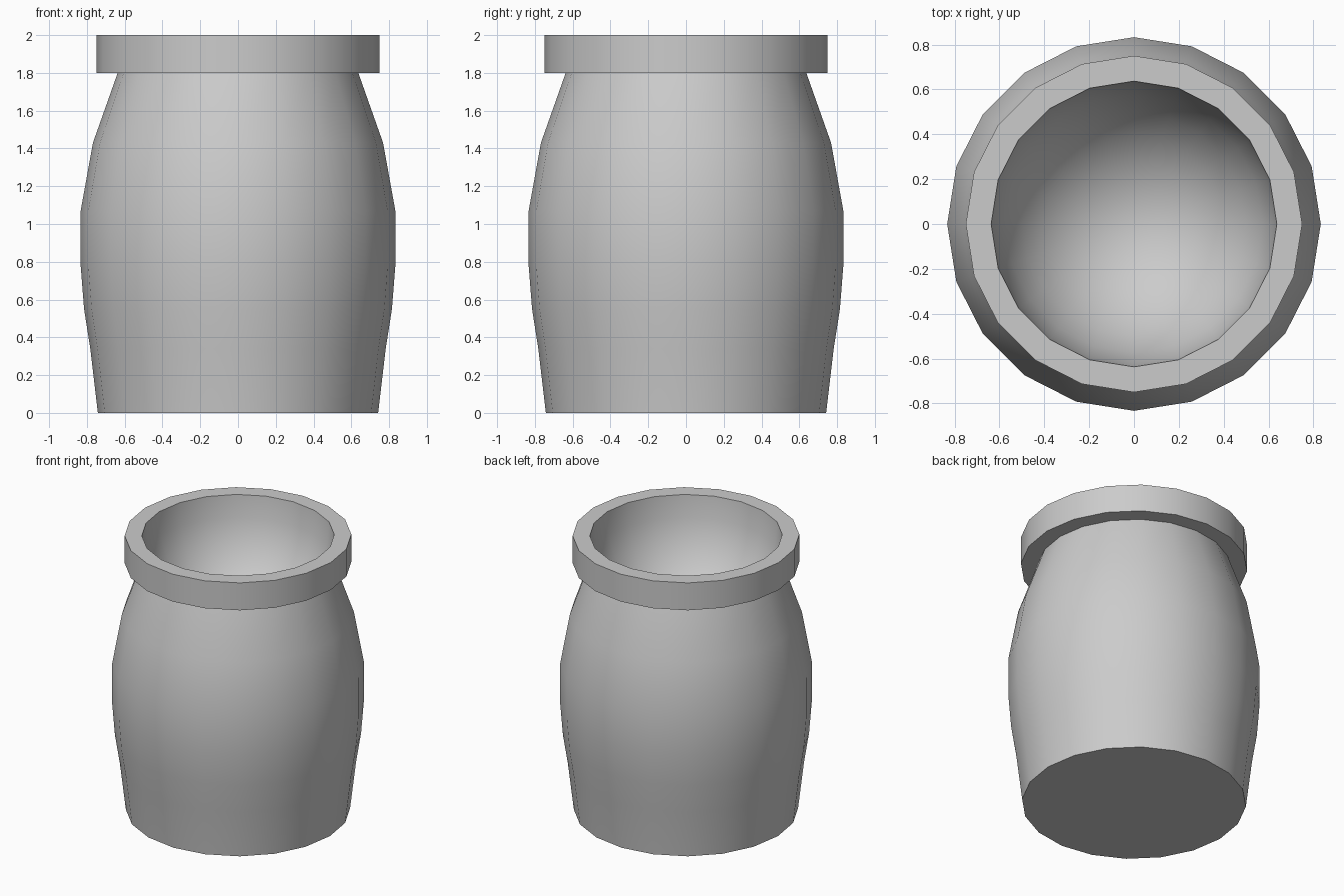
import bpy, bmesh
from math import pi, sin, cos, radians

if "Cube" in bpy.data.objects:
    bpy.data.objects.remove(bpy.data.objects["Cube"])

SIDES = 20


def lathe(name, profile):
    """Spin a closed (radius, z) profile about z; zero radius becomes a pole."""
    bm = bmesh.new()
    rings = []
    for r, z in profile:
        if r < 1e-6:
            rings.append([bm.verts.new((0, 0, z))] * SIDES)
        else:
            rings.append([bm.verts.new((r * cos(2 * pi * i / SIDES),
                                        r * sin(2 * pi * i / SIDES), z))
                          for i in range(SIDES)])
    for a, b in zip(rings, rings[1:]):
        for i in range(SIDES):
            j = (i + 1) % SIDES
            corners = list(dict.fromkeys([a[i], a[j], b[j], b[i]]))
            bm.faces.new(corners)
    bmesh.ops.recalc_face_normals(bm, faces=bm.faces)
    mesh = bpy.data.meshes.new(name)
    bm.to_mesh(mesh)
    bm.free()
    obj = bpy.data.objects.new(name, mesh)
    bpy.context.collection.objects.link(obj)
    bpy.ops.object.select_all(action='DESELECT')
    obj.select_set(True)
    bpy.context.view_layer.objects.active = obj
    bpy.ops.object.shade_smooth_by_angle(angle=radians(30))
    return obj


# Bulging outer wall from the flat base to the neck
wall = [(0, 0), (0.742, 0), (0.782, 0.34), (0.815, 0.55), (0.833, 0.78),
        (0.833, 1.07), (0.768, 1.43), (0.637, 1.8)]

# Overhanging square rim
rim = [(0.75, 1.8), (0.75, 2.0), (0.637, 2.0)]

# Rounded hollow inside
STEPS = 7
DEPTH = 0.72
hollow = [(0.637 * cos(k * pi / 2 / STEPS), 2.0 - DEPTH * sin(k * pi / 2 / STEPS))
          for k in range(1, STEPS)] + [(0, 2.0 - DEPTH)]

lathe("jar", wall + rim + hollow)
